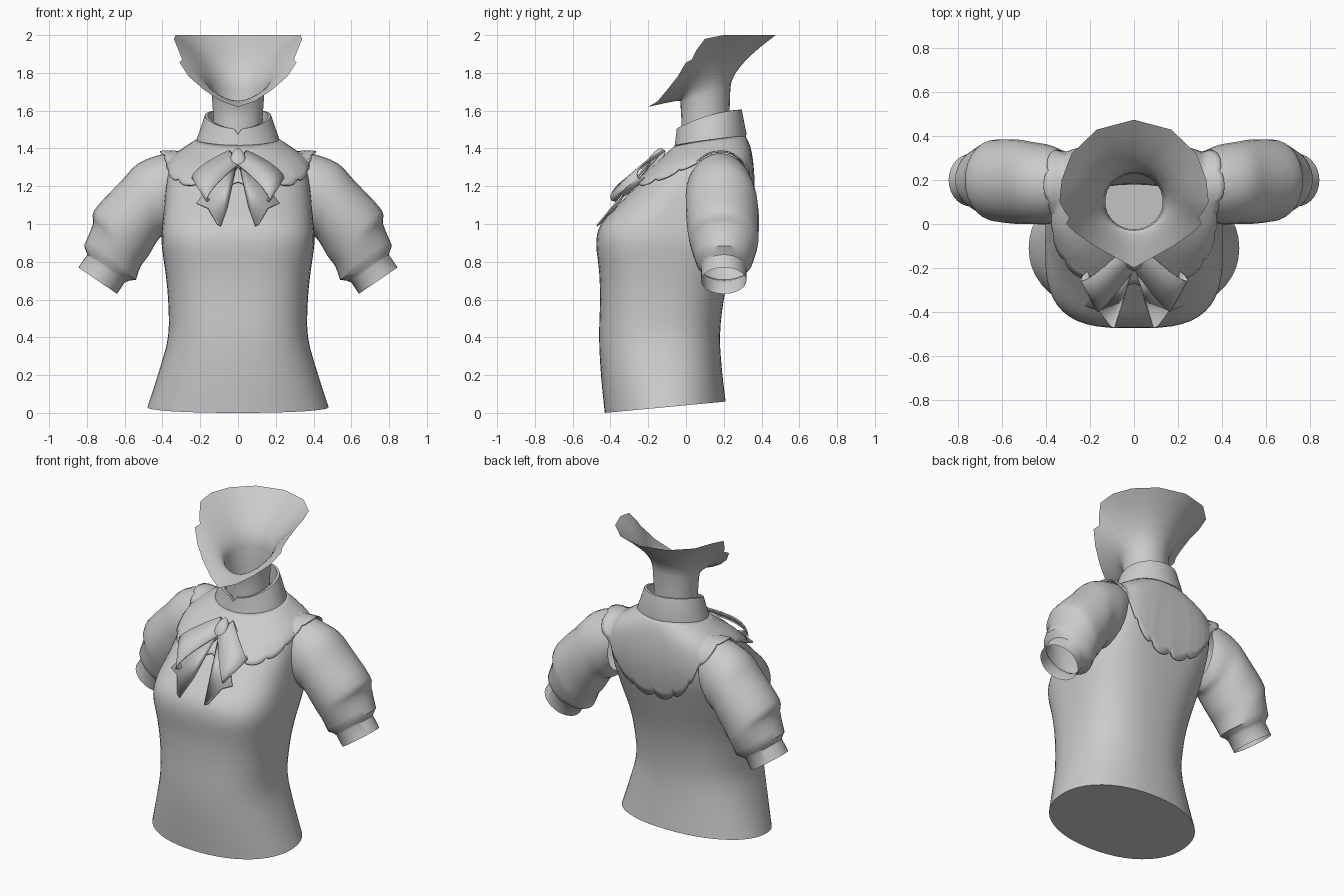
import bpy, bmesh
from math import sin, cos, pi, radians, copysign
from mathutils import Vector
from mathutils.bvhtree import BVHTree

if "Cube" in bpy.data.objects:
    bpy.data.objects.remove(bpy.data.objects["Cube"])

fabric = bpy.data.materials.new("light_grey_fabric")
fabric.use_nodes = True
GREY = (0.6, 0.6, 0.6, 1)
fabric.diffuse_color = GREY
fabric.node_tree.nodes["Principled BSDF"].inputs["Base Color"].default_value = GREY


def finish(name, bm, angle=40, thick=0):
    """Turn a bmesh into a smooth shaded object, with optional cloth thickness."""
    bmesh.ops.recalc_face_normals(bm, faces=bm.faces)
    mesh = bpy.data.meshes.new(name)
    bm.to_mesh(mesh)
    bm.free()
    mesh.materials.append(fabric)
    obj = bpy.data.objects.new(name, mesh)
    bpy.context.collection.objects.link(obj)
    bpy.ops.object.select_all(action="DESELECT")
    obj.select_set(True)
    bpy.context.view_layer.objects.active = obj
    bpy.ops.object.shade_smooth_by_angle(angle=radians(angle))
    if thick:
        mod = obj.modifiers.new("cloth", "SOLIDIFY")
        mod.thickness, mod.offset = thick, 0
    return obj


def spline(keys, steps, closed=False):
    """Catmull-Rom resampling of a list of tuples."""
    n, out = len(keys), []
    pick = (lambda i: keys[i % n]) if closed else (lambda i: keys[min(max(i, 0), n - 1)])
    for i in range(n if closed else n - 1):
        for s in range(steps):
            t = s / steps
            out.append(tuple(
                b + 0.5 * t * (c - a + t * (2 * a - 5 * b + 4 * c - d + t * (3 * (b - c) + d - a)))
                for a, b, c, d in zip(*(pick(i + k) for k in (-1, 0, 1, 2)))))
    return out if closed else out + [tuple(keys[-1])]


def loft(rings, closed=True, cap_first=False):
    bm = bmesh.new()
    rows = [[bm.verts.new(p) for p in ring] for ring in rings]
    for low, high in zip(rows, rows[1:]):
        n = len(low)
        for i in range(n if closed else n - 1):
            j = (i + 1) % n
            bm.faces.new((low[i], low[j], high[j], high[i]))
    if cap_first:
        bm.faces.new(rows[0])
    return bm


def body_ring(zf, zb, rx, yf, yb, front=2, back=2, count=48):
    """Rounded ring from front height zf to back height zb; front and back set the squareness."""
    ring = []
    for i in range(count):
        a = 2 * pi * i / count
        power = front if cos(a) > 0 else back
        s, c = (copysign(abs(v) ** (2 / power), v) for v in (sin(a), cos(a)))
        ring.append(Vector((rx * s, (yf + yb) / 2 - (yb - yf) / 2 * c, zf + (zb - zf) * (1 - c) / 2)))
    return ring


def mirrored(keys):
    """Close a half outline running front to back across x = 0."""
    return keys + [(-x, y, z) for x, y, z in keys[-2:0:-1]]


# Torso, closed at the hem
torso_keys = [
    (0.0, 0.06, 0.48, -0.43, 0.21, 2.15, 2.15),
    (0.2, 0.23, 0.42, -0.45, 0.19, 2.3, 2.3),
    (0.4, 0.41, 0.37, -0.46, 0.18, 2.5, 2.4),
    (0.6, 0.6, 0.37, -0.455, 0.2, 2.7, 2.5),
    (0.75, 0.75, 0.385, -0.46, 0.235, 2.9, 2.6),
    (0.9, 0.9, 0.405, -0.475, 0.28, 3.1, 2.9),
    (1.0, 1.0, 0.4, -0.45, 0.31, 3.0, 3.3),
    (1.1, 1.1, 0.39, -0.36, 0.335, 2.7, 3.8),
    (1.2, 1.21, 0.38, -0.265, 0.35, 2.5, 4.0),
    (1.3, 1.33, 0.355, -0.165, 0.345, 2.4, 3.6),
    (1.37, 1.41, 0.28, -0.09, 0.33, 2.1, 2.6),
    (1.42, 1.47, 0.2, -0.04, 0.3, 2, 2),
]
torso = finish("blouse_torso", loft([body_ring(*k) for k in spline(torso_keys, 3)], cap_first=True))

# Puffed sleeves with cuffs: outer x, z, inner x, z, front y, back y
sleeve_keys = [
    (0.31, 1.375, 0.34, 1.0, 0.03, 0.335),
    (0.4, 1.37, 0.37, 0.95, 0.0, 0.36),
    (0.53, 1.32, 0.41, 0.93, 0.0, 0.375),
    (0.62, 1.225, 0.44, 0.89, 0.0, 0.385),
    (0.76, 1.075, 0.475, 0.83, 0.01, 0.385),
    (0.768, 1.0, 0.515, 0.775, 0.025, 0.38),
    (0.815, 0.885, 0.54, 0.705, 0.055, 0.35),
]
cuff_keys = [
    (0.802, 0.85, 0.575, 0.7, 0.075, 0.33),
    (0.798, 0.838, 0.6, 0.69, 0.08, 0.32),
    (0.845, 0.77, 0.64, 0.63, 0.08, 0.32),
]


def sleeve_ring(ox, oz, ix, iz, yf, yb, side, count=28):
    ring = []
    for i in range(count):
        a = 2 * pi * i / count
        k = (1 + cos(a)) / 2
        ring.append((side * (ix + (ox - ix) * k), (yf + yb) / 2 + (yb - yf) / 2 * sin(a), iz + (oz - iz) * k))
    return ring


sleeves = []
for name, side in (("left_sleeve", 1), ("right_sleeve", -1)):
    rows = spline(sleeve_keys, 3) + cuff_keys
    sleeves.append(finish(name, loft([sleeve_ring(*k, side) for k in rows])))

# Scalloped cape collar laid over the shoulders
trees = [BVHTree.FromPolygons([v.co for v in o.data.vertices], [p.vertices for p in o.data.polygons])
         for o in [torso] + sleeves]
core = Vector((0, 0.12, 1.0))


def drape(point, lift):
    """Drop a point onto the body just below it and lift it off the surface."""
    aim = (point - core).normalized()
    start = point + aim * 0.06
    hits = [t.ray_cast(start, -aim, 0.16)[0] for t in trees]
    reach = [(h - core).length for h in hits if h] or [(point - core).length]
    return core + aim * (max(reach) + lift)


cape_half = [(0, -0.27, 1.2), (0.2, -0.23, 1.185), (0.3, -0.15, 1.205), (0.37, -0.04, 1.27),
             (0.41, 0.1, 1.37), (0.41, 0.25, 1.375), (0.36, 0.35, 1.26), (0.27, 0.345, 1.1),
             (0.14, 0.325, 0.985), (0, 0.31, 0.96)]
edge = spline(mirrored(cape_half), 8, closed=True)
base = body_ring(1.4, 1.46, 0.21, -0.05, 0.31, count=len(edge))
rows = []
for r in range(11):
    t = r / 10
    row = []
    for i, (b, e) in enumerate(zip(base, edge)):
        lobe = abs(sin(pi * i / 8)) ** 0.5
        flat = b.lerp(Vector(e), t * (0.93 + 0.07 * lobe))
        # Bow the middle of each strip outwards so it follows the shoulders
        row.append(drape(flat + (flat - core).normalized() * 0.1 * t * (1 - t), 0.008 + 0.012 * t * t))
    rows.append(row)
finish("scalloped_cape", loft(rows), thick=0.008)

# Standing collar with a notch at the front
collar = [body_ring(*k) for k in (
    (1.39, 1.44, 0.225, -0.065, 0.315), (1.41, 1.48, 0.22, -0.06, 0.32),
    (1.505, 1.605, 0.175, -0.05, 0.295), (1.505, 1.605, 0.16, -0.035, 0.28),
    (1.42, 1.48, 0.165, -0.03, 0.28))]
for ring in collar[2:4]:
    ring[0].z -= 0.03
    for i in range(len(ring)):
        ring[i].z += 0.02 * sin(2 * pi * i / len(ring)) ** 2
finish("standing_collar", loft(collar))

# Neck flaring into a wide funnel with a pointed front lip
rim_half = [(0, -0.2, 1.62), (0.09, -0.15, 1.65), (0.18, -0.1, 1.71), (0.26, -0.045, 1.78),
            (0.31, 0.0, 1.855), (0.295, 0.03, 1.87), (0.315, 0.055, 1.92), (0.34, 0.1, 1.98),
            (0.33, 0.2, 2.0), (0.285, 0.32, 2.0), (0.17, 0.43, 2.0), (0, 0.475, 2.0)]
rim = [Vector(p) for p in mirrored(rim_half)]
count = len(rim)
rows = [body_ring(1.44, 1.46, 0.135, -0.025, 0.23, count=count),
        body_ring(1.56, 1.58, 0.132, -0.025, 0.23, count=count)]
top = body_ring(1.65, 1.72, 0.14, -0.03, 0.235, count=count)
for r in range(7):
    t = r / 6
    row = []
    for n, e in zip(top, rim):
        bend = n + Vector((0, 0, 0.01 + 0.25 * (e.z - 1.62)))
        row.append(n.lerp(bend, t).lerp(bend.lerp(e, t), t))
    rows.append(row)
finish("flared_neck", loft(rows), angle=50)

# Bow loops: a tapered ribbon folded round at its outer end
for name, side in (("left_bow_loop", 1), ("right_bow_loop", -1)):
    start, end = Vector((0.02, -0.155, 1.35)), Vector((0.205, -0.325, 1.185))
    axis = end - start
    across = Vector((0.07, 0.13, 0.11))
    lift = axis.cross(across).normalized()
    rows = []
    for i in range(17):
        a = -pi + 2 * pi * i / 16
        s = (1 + cos(a)) / 2
        mid = start + axis * s + lift * 0.03 * sin(a) * (0.5 + s)
        half = across * (0.34 + 0.2 * s)
        rows.append([Vector((side * p.x, p.y, p.z)) for p in (mid - half, mid, mid + half)])
    finish(name, loft(rows, closed=False), thick=0.008)

# Bow tails: folded strips resting on the chest
tail_outline = [(0.005, 1.32), (0.09, 0.99), (0.11, 1.0), (0.16, 1.085), (0.22, 1.11), (0.04, 1.33)]
for name, side in (("left_bow_tail", 1), ("right_bow_tail", -1)):
    bm = bmesh.new()
    pts = [bm.verts.new((side * x, -0.2 - (1.32 - z) * 0.82, z)) for x, z in tail_outline]
    fold = bm.verts.new((side * 0.06, -0.37, 1.09))
    bm.faces.new(pts)
    bm.faces.new((pts[0], fold, pts[1]))
    finish(name, bm, angle=20, thick=0.01)

# Bow knot: a wrapped band, narrow at the top
bm = bmesh.new()
bmesh.ops.create_uvsphere(bm, u_segments=20, v_segments=12, radius=1)
for v in bm.verts:
    x, y, z = v.co
    v.co = (0.04 * x * (1 - 0.25 * z), -0.165 + 0.022 * y + 0.04 * z, 1.35 + 0.05 * z - 0.012 * y)
finish("bow_knot", bm)
